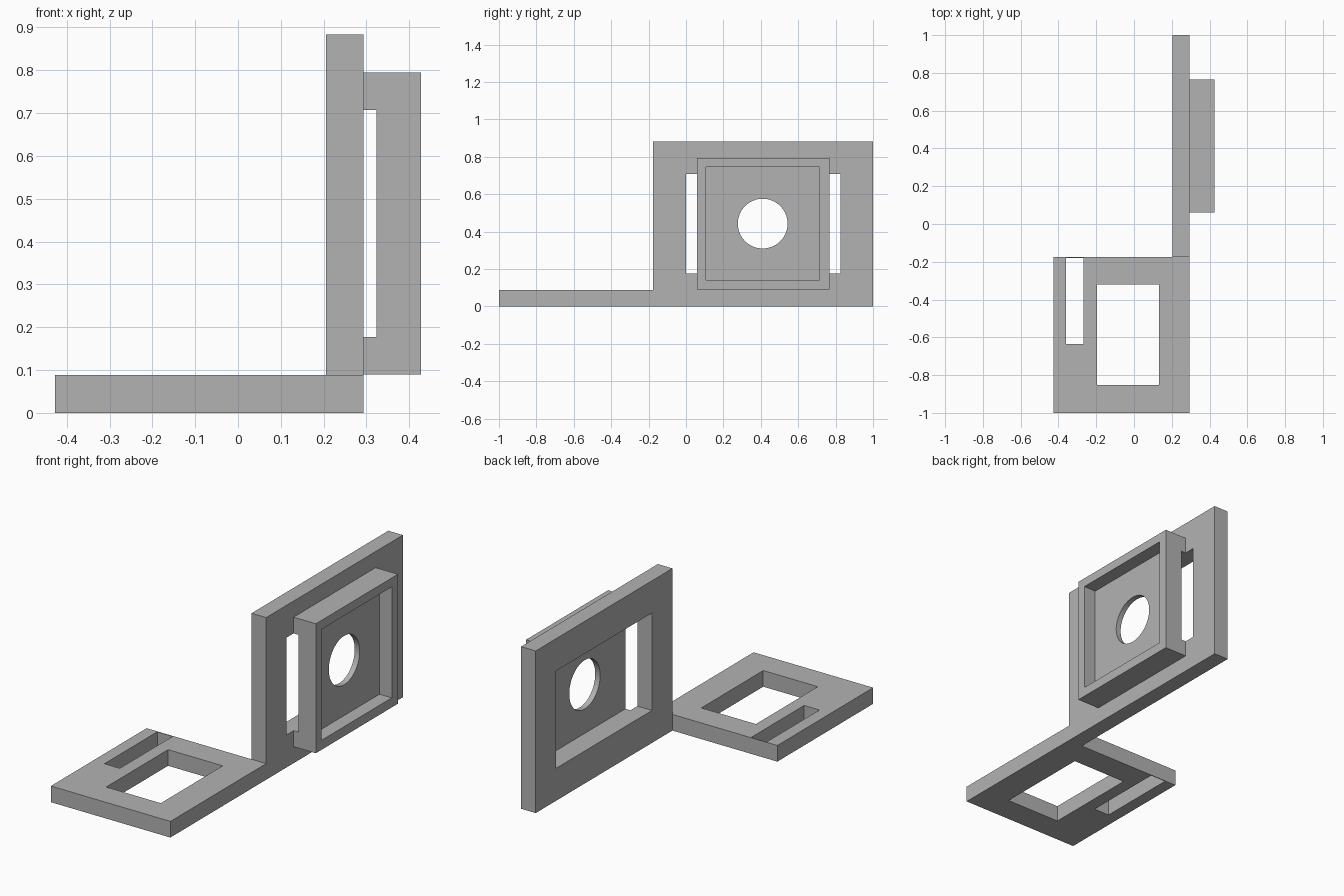
import bpy
import bmesh
from mathutils import Matrix, Vector

if "Cube" in bpy.data.objects:
    bpy.data.objects.remove(bpy.data.objects["Cube"], do_unlink=True)

grey = bpy.data.materials.new("plain grey")
grey.use_nodes = True
grey.diffuse_color = (0.45, 0.45, 0.45, 1)
grey.node_tree.nodes["Principled BSDF"].inputs["Base Color"].default_value = grey.diffuse_color


def add_object(name, bm):
    mesh = bpy.data.meshes.new(name)
    bm.to_mesh(mesh)
    bm.free()
    mesh.materials.append(grey)
    obj = bpy.data.objects.new(name, mesh)
    bpy.context.collection.objects.link(obj)
    return obj


def box(name, x, y, z):
    """Box from a (low, high) range on each axis."""
    centre = Vector(sum(r) / 2 for r in (x, y, z))
    size = [r[1] - r[0] for r in (x, y, z)]
    bm = bmesh.new()
    bmesh.ops.create_cube(bm, size=1, matrix=Matrix.Translation(centre) @ Matrix.Diagonal((*size, 1)))
    return add_object(name, bm)


def x_cylinder(name, centre, radius, depth):
    bm = bmesh.new()
    bmesh.ops.create_cone(bm, cap_ends=True, segments=64, radius1=radius, radius2=radius, depth=depth,
                          matrix=Matrix.Translation(centre) @ Matrix.Rotation(1.570796, 4, "Y"))
    return add_object(name, bm)


def cut(obj, *cutters):
    for cutter in cutters:
        cutter.hide_render = True
        mod = obj.modifiers.new("cut", "BOOLEAN")
        mod.operation = "DIFFERENCE"
        mod.solver = "EXACT"
        mod.object = cutter
        bpy.context.view_layer.objects.active = obj
        bpy.ops.object.modifier_apply(modifier=mod.name)
        bpy.data.objects.remove(cutter, do_unlink=True)


# Flat base with a window and a narrow slot that nearly reaches the back edge
through_z = (-0.1, 0.2)
base = box("base_plate", (-0.427, 0.293), (-1, -0.176), (0, 0.088))
cut(base,
    box("base_window_cutter", (-0.197, 0.132), (-0.853, -0.32), through_z),
    box("base_slot_cutter", (-0.36, -0.267), (-0.635, -0.18), through_z))

# Upright panel with a wide window
panel = box("upright_panel", (0.205, 0.293), (-0.176, 1), (0, 0.883))
cut(panel, box("panel_window_cutter", (0.1, 0.4), (0, 0.825), (0.177, 0.707)))

# Square holder: channel behind, shallow tray in front, round hole through
holder = box("square_holder", (0.293, 0.427), (0.06, 0.766), (0.09, 0.795))
cut(holder,
    box("channel_cutter", (0.2, 0.323), (0, 0.9), (0.177, 0.707)),
    box("tray_cutter", (0.353, 0.6), (0.108, 0.713), (0.142, 0.746)),
    x_cylinder("round_hole_cutter", (0.35, 0.41, 0.443), 0.133, 0.4))
